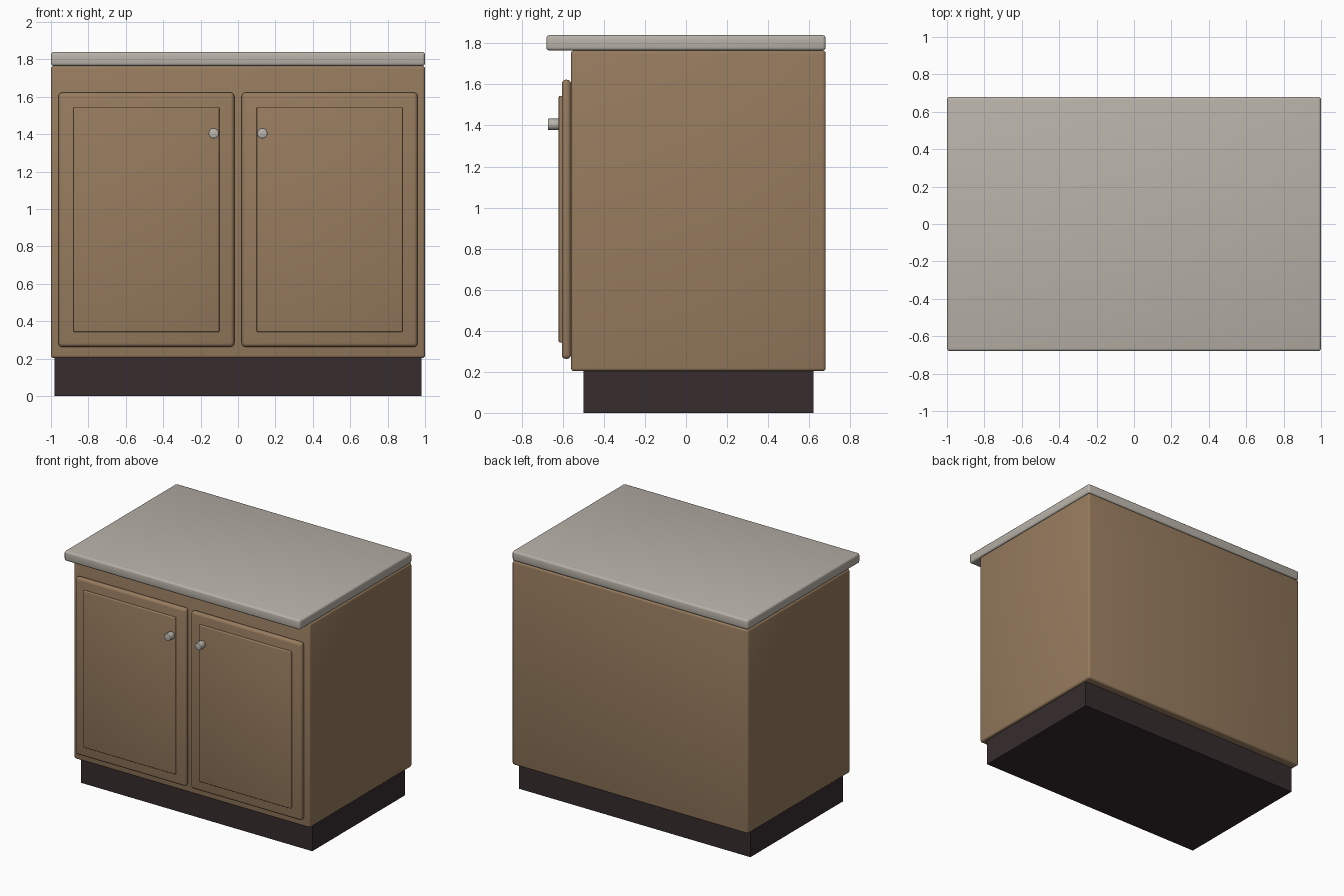
import bpy, math

if "Cube" in bpy.data.objects:
    bpy.data.objects.remove(bpy.data.objects["Cube"])


def material(name, rgb):
    m = bpy.data.materials.new(name)
    m.diffuse_color = (*rgb, 1)
    m.use_nodes = True
    m.node_tree.nodes["Principled BSDF"].inputs["Base Color"].default_value = m.diffuse_color
    return m


WOOD = material("brown wood", (0.305, 0.198, 0.112))
STONE = material("pale stone", (0.479, 0.445, 0.392))
KICK = material("dark plinth", (0.037, 0.025, 0.027))
METAL = material("grey metal", (0.479, 0.455, 0.413))


def finish(ob, name, mat, bevel, segments=3):
    ob.name = name
    ob.data.materials.append(mat)
    if bevel:
        b = ob.modifiers.new("Bevel", 'BEVEL')
        b.width = bevel
        b.segments = segments
        b.limit_method = 'ANGLE'
        b.angle_limit = math.radians(40)
        bpy.ops.object.modifier_apply(modifier=b.name)
        bpy.ops.object.shade_smooth_by_angle(angle=math.radians(35))
    return ob


def box(name, x, y, z, mat, bevel=0.0):
    # box from (min, max) ranges
    bpy.ops.mesh.primitive_cube_add(size=1)
    ob = bpy.context.object
    for v in ob.data.vertices:
        v.co = [lo + (hi - lo) * (c + 0.5) for c, (lo, hi) in zip(v.co, (x, y, z))]
    return finish(ob, name, mat, bevel)


# Main carcass
box("plinth", (-0.98, 0.98), (-0.50, 0.62), (0.0, 0.21), KICK)
box("cabinet_body", (-1, 1), (-0.56, 0.68), (0.203, 1.765), WOOD, 0.015)
box("countertop", (-1, 1), (-0.68, 0.68), (1.765, 1.84), STONE, 0.015)

# Pair of doors with raised panels and knobs
for side, s in (("left", -1), ("right", 1)):
    box(side + "_door", sorted((s * 0.02, s * 0.96)), (-0.605, -0.56),
        (0.263, 1.623), WOOD, 0.02)
    box(side + "_door_panel", sorted((s * 0.10, s * 0.88)), (-0.62, -0.595),
        (0.343, 1.544), WOOD, 0.006)
    bpy.ops.mesh.primitive_cylinder_add(
        vertices=16, radius=0.028, depth=0.065,
        location=(s * 0.13, -0.6405, 1.405), rotation=(math.pi / 2, 0, 0))
    finish(bpy.context.object, side + "_knob", METAL, 0.005, 2)
